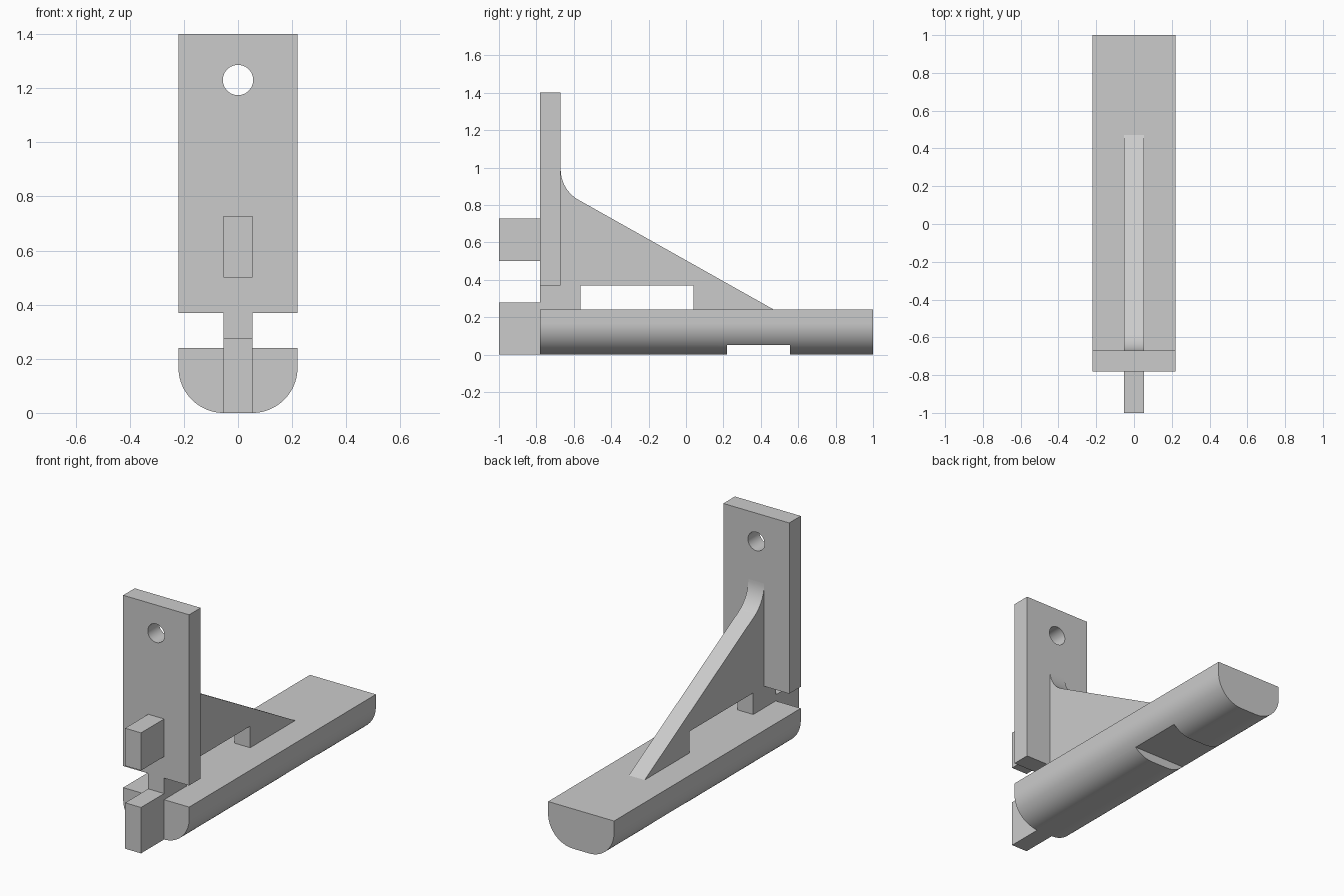
import bpy
import bmesh
from math import cos, sin, radians
from mathutils import Vector

cube = bpy.data.objects.get("Cube")
if cube:
    bpy.data.objects.remove(cube, do_unlink=True)

grey = bpy.data.materials.new("plain grey")
grey.use_nodes = True
grey.diffuse_color = (0.6, 0.6, 0.6, 1)
grey.node_tree.nodes["Principled BSDF"].inputs["Base Color"].default_value = (0.6, 0.6, 0.6, 1)

HALF = 0.22      # half width of plate and arm
RIB = 0.053      # half width of rib and pegs
FRONT = -0.78    # front face of the plate
BACK = -0.67     # back face of the plate
TOP = 0.24       # top of the arm


def arc(cx, cz, r, start, end, steps):
    angles = [radians(start + (end - start) * i / steps) for i in range(steps + 1)]
    return [(cx + r * cos(a), cz + r * sin(a)) for a in angles]


def prism(name, profile, axis, start, end):
    """Extrude a profile (horizontal, z) along the x or y axis."""
    place = (lambda h, z: (start, h, z)) if axis == "x" else (lambda h, z: (h, start, z))
    step = Vector((end - start, 0, 0) if axis == "x" else (0, end - start, 0))
    bm = bmesh.new()
    face = bm.faces.new([bm.verts.new(place(h, z)) for h, z in profile])
    out = bmesh.ops.extrude_face_region(bm, geom=[face])
    moved = [v for v in out["geom"] if isinstance(v, bmesh.types.BMVert)]
    bmesh.ops.translate(bm, verts=moved, vec=step)
    bmesh.ops.recalc_face_normals(bm, faces=bm.faces)
    mesh = bpy.data.meshes.new(name)
    bm.to_mesh(mesh)
    bm.free()
    mesh.materials.append(grey)
    obj = bpy.data.objects.new(name, mesh)
    bpy.context.collection.objects.link(obj)
    return obj


def rect(h0, h1, z0, z1):
    return [(h0, z0), (h1, z0), (h1, z1), (h0, z1)]


def activate(obj):
    bpy.ops.object.select_all(action="DESELECT")
    obj.select_set(True)
    bpy.context.view_layer.objects.active = obj


def cut(obj, cutter):
    cutter.hide_render = True
    mod = obj.modifiers.new("cut", "BOOLEAN")
    mod.operation = "DIFFERENCE"
    mod.solver = "EXACT"
    mod.object = cutter
    activate(obj)
    bpy.ops.object.modifier_apply(modifier=mod.name)
    bpy.data.objects.remove(cutter, do_unlink=True)


def smooth(obj):
    activate(obj)
    bpy.ops.object.shade_smooth_by_angle(angle=radians(30))


# Upright plate with a round hole
plate = prism("upright_plate", rect(-HALF, HALF, 0.37, 1.4), "y", FRONT, BACK)
cut(plate, prism("hole_cutter", arc(0, 1.23, 0.056, 0, 352.5, 47), "y", -0.9, -0.5))
smooth(plate)

# Arm with rounded underside and a flat notch below
r = HALF - RIB
right_side = arc(RIB, r, r, -90, 0, 20) + [(HALF, TOP)]
left_side = [(-x, z) for x, z in reversed(right_side)]
arm = prism("arm", right_side + left_side, "y", FRONT, 1)
cut(arm, prism("notch_cutter", rect(0.22, 0.555, -0.1, 0.05), "x", -0.4, 0.4))
smooth(arm)

# Triangular rib, filleted into the plate, with a window over the arm
fillet = arc(-0.483, 0.99, 0.187, 180, 240.6, 14)
rib = prism("rib", [(FRONT, TOP), (FRONT, 0.37), (BACK, 0.37)] + fillet + [
    (0.47, TOP), (0.04, TOP), (0.04, 0.37), (-0.565, 0.37), (-0.565, TOP)], "x", -RIB, RIB)
smooth(rib)

# Pegs on the front
for name, low, high in (("upper_peg", 0.5, 0.727), ("lower_peg", 0, 0.277)):
    prism(name, rect(-1, FRONT, low, high), "x", -RIB, RIB)
